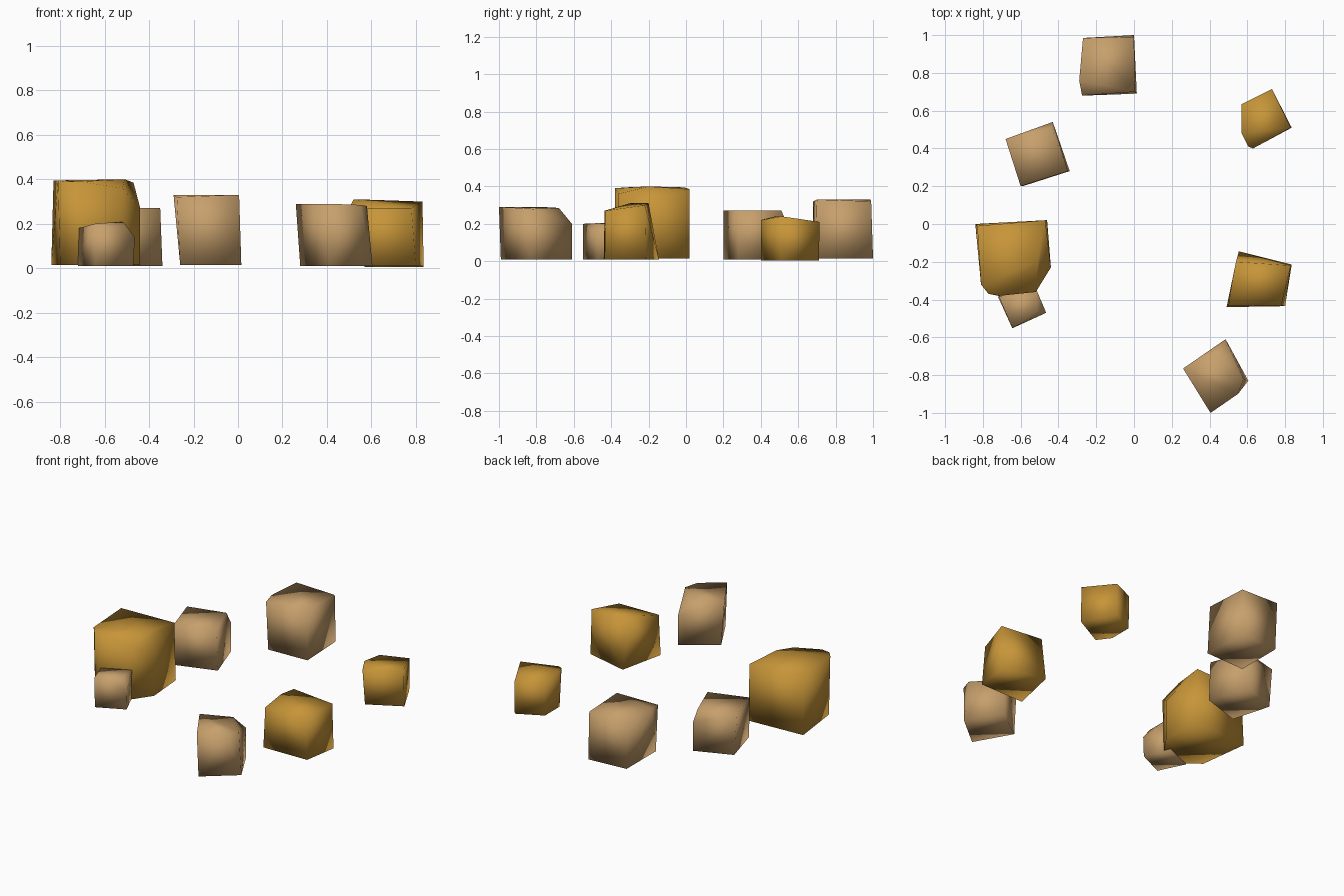
import bpy
import bmesh
import math

default_cube = bpy.data.objects.get("Cube")
if default_cube:
    bpy.data.objects.remove(default_cube, do_unlink=True)


def make_material(name, colour):
    material = bpy.data.materials.new(name)
    material.use_nodes = True
    material.diffuse_color = colour
    shader = next(n for n in material.node_tree.nodes if n.type == "BSDF_PRINCIPLED")
    shader.inputs["Base Color"].default_value = colour
    shader.inputs["Roughness"].default_value = 1
    return material


tan = make_material("tan sandstone", (0.57, 0.35, 0.15, 1))
gold = make_material("golden sandstone", (0.57, 0.3, 0.04, 1))


def make_rock(name, material, floor, base, crown):
    """Wrap a chunky stone around a base outline and a set of upper corners."""
    bm = bmesh.new()
    for x, y in base:
        bm.verts.new((x, y, floor))
    for corner in crown:
        bm.verts.new(corner)
    hull = bmesh.ops.convex_hull(bm, input=bm.verts[:])
    spare = {v for v in hull["geom_interior"] + hull["geom_unused"]
             if isinstance(v, bmesh.types.BMVert)}
    bmesh.ops.delete(bm, geom=list(spare), context="VERTS")
    # Merge the nearly flat triangles into clean faces
    bmesh.ops.dissolve_limit(bm, angle_limit=math.radians(4),
                             verts=bm.verts[:], edges=bm.edges[:])
    bmesh.ops.recalc_face_normals(bm, faces=bm.faces[:])
    for face in bm.faces:
        face.smooth = True
    mesh = bpy.data.meshes.new(name)
    bm.to_mesh(mesh)
    bm.free()
    mesh.materials.append(material)
    rock = bpy.data.objects.new(name, mesh)
    bpy.context.collection.objects.link(rock)
    return rock


# Tan stones
make_rock("back_rock", tan, 0.015,
          base=[(-.26, .98), (0, 1), (.015, .69), (-.26, .68)],
          crown=[(-.27, .985, .33), (0, .99, .32), (.005, .7, .33),
                 (-.275, .68, .32), (-.29, .76, .33)])

make_rock("left_back_rock", tan, 0.01,
          base=[(-.66, .45), (-.43, .54), (-.34, .28), (-.59, .2)],
          crown=[(-.68, .45, .27), (-.44, .51, .27), (-.43, .54, .2),
                 (-.35, .28, .27), (-.6, .2, .27)])

make_rock("small_left_rock", tan, 0.01,
          base=[(-.72, -.385), (-.54, -.31), (-.47, -.47), (-.64, -.55)],
          crown=[(-.715, -.385, .18), (-.52, -.34, .21),
                 (-.465, -.47, .14), (-.51, -.46, .2), (-.645, -.55, .2)])

make_rock("front_rock", tan, 0.01,
          base=[(.28, -.76), (.485, -.61), (.605, -.83), (.41, -.99)],
          crown=[(.26, -.765, .29), (.44, -.68, .285), (.485, -.61, .2),
                 (.58, -.82, .28), (.55, -.9, .285), (.405, -1, .29)])

# Golden stones
make_rock("large_left_rock", gold, 0.015,
          base=[(-.84, 0), (-.46, .02), (-.44, -.23), (-.53, -.36),
                (-.72, -.38), (-.8, -.32)],
          crown=[(-.83, -.01, .395), (-.47, .02, .385), (-.44, -.23, .27),
                 (-.51, -.2, .4), (-.52, -.36, .36), (-.71, -.38, .39),
                 (-.77, -.37, .39), (-.81, -.32, .395)])

make_rock("right_back_rock", gold, 0.005,
          base=[(.57, .63), (.73, .71), (.835, .51), (.63, .4), (.57, .48)],
          crown=[(.57, .635, .22), (.73, .715, .21), (.83, .51, .24),
                 (.63, .4, .22), (.605, .41, .22), (.57, .48, .24)])

make_rock("right_rock", gold, 0.01,
          base=[(.49, -.44), (.8, -.435), (.835, -.215), (.555, -.145)],
          crown=[(.5, -.435, .27), (.78, -.43, .27), (.83, -.22, .3),
                 (.54, -.2, .31), (.52, -.3, .31)])
